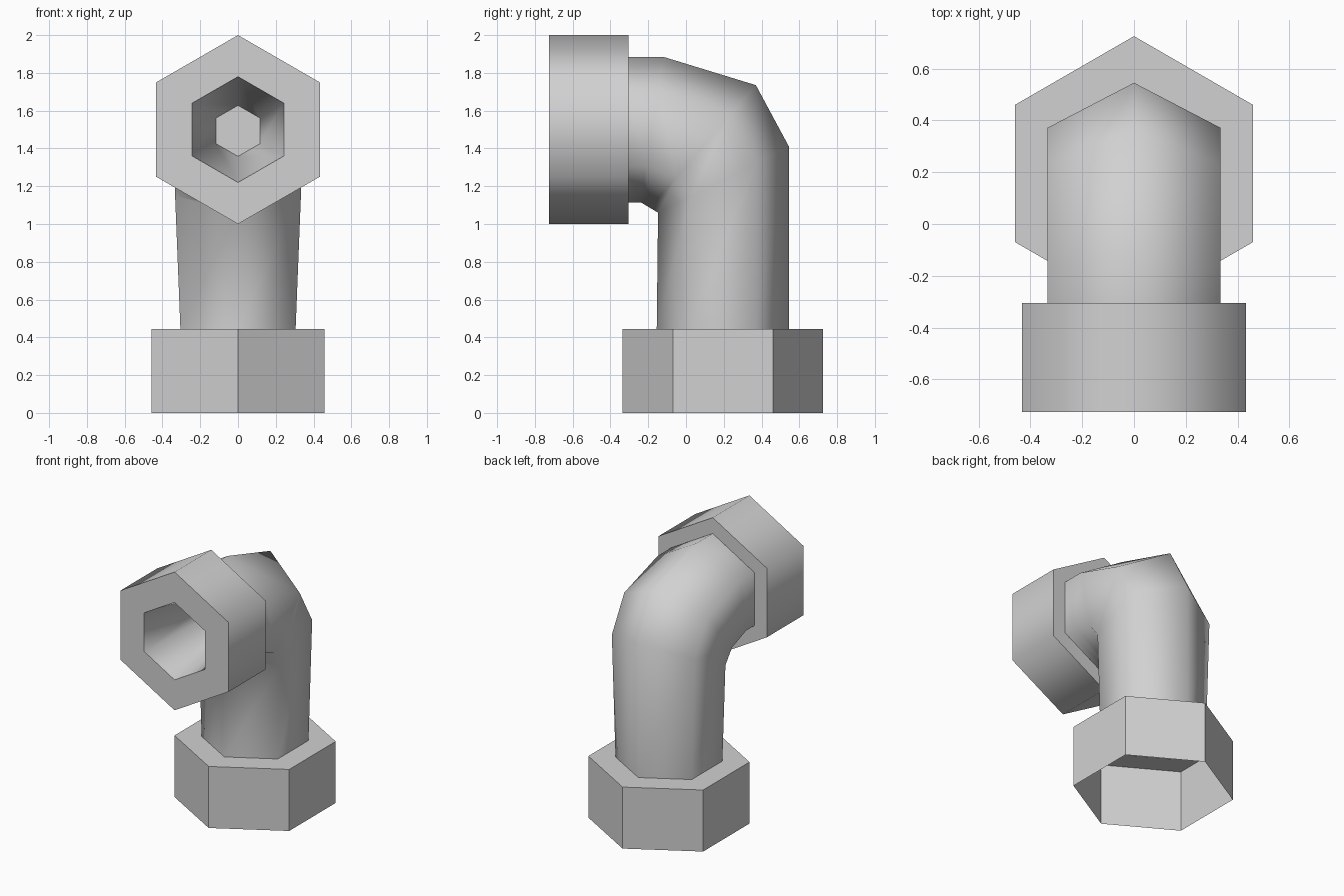
import bpy
import bmesh
from math import sin, cos, radians
from mathutils import Vector

cube = bpy.data.objects.get("Cube")
if cube:
    bpy.data.objects.remove(cube, do_unlink=True)

GREY = (0.64, 0.64, 0.64, 1.0)
metal = bpy.data.materials.new("grey metal")
metal.use_nodes = True
metal.diffuse_color = GREY
metal.node_tree.nodes["Principled BSDF"].inputs["Base Color"].default_value = GREY


def section(outer, inner, half_width):
    """Hexagon standing across the line from its outer to its inner corner."""
    outer, inner = Vector((0, *outer)), Vector((0, *inner))
    centre, arm = (outer + inner) / 2, (outer - inner) / 2
    side = Vector((half_width / cos(radians(30)), 0, 0))
    return [centre + arm * cos(radians(60 * i)) + side * sin(radians(60 * i))
            for i in range(6)]


def upright(y, z, r):
    return section((y, z + r), (y, z - r), r * cos(radians(30)))


def level(y, z, r):
    return section((y + r, z), (y - r, z), r * cos(radians(30)))


def loft(name, rings, smooth, cap=False):
    """Bridge successive rings; smooth has one flag for each band."""
    bm = bmesh.new()
    loops = [[bm.verts.new(p) for p in ring] for ring in rings]
    for a, b, flag in zip(loops, loops[1:], smooth):
        for i in range(6):
            j = (i + 1) % 6
            face = bm.faces.new((a[i], a[j], b[j], b[i]))
            face.smooth = flag
    if cap:
        bm.faces.new(loops[-1])
    bmesh.ops.recalc_face_normals(bm, faces=bm.faces)
    mesh = bpy.data.meshes.new(name)
    bm.to_mesh(mesh)
    bm.free()
    mesh.materials.append(metal)
    obj = bpy.data.objects.new(name, mesh)
    bpy.context.collection.objects.link(obj)
    return obj


# Bent pipe
loft("elbow_pipe", [
    section((-0.305, 1.885), (-0.305, 1.115), 0.333),
    section((-0.12, 1.885), (-0.24, 1.115), 0.333),
    section((0.37, 1.735), (-0.19, 1.085), 0.333),
    section((0.545, 1.41), (-0.148, 1.06), 0.333),
    section((0.545, 0.445), (-0.155, 0.445), 0.305),
], [True] * 4)

# Horizontal collar with a tapered blind socket
loft("front_collar", [
    upright(-0.305, 1.5, 0.385),
    upright(-0.305, 1.5, 0.5),
    upright(-0.725, 1.5, 0.5),
    upright(-0.725, 1.5, 0.28),
    upright(0.0, 1.493, 0.135),
], [False, True, False, True], cap=True)

# Hollow collar at the foot
loft("bottom_collar", [
    level(0.195, 0.445, 0.35),
    level(0.195, 0.445, 0.53),
    level(0.195, 0.0, 0.53),
], [False, False])
